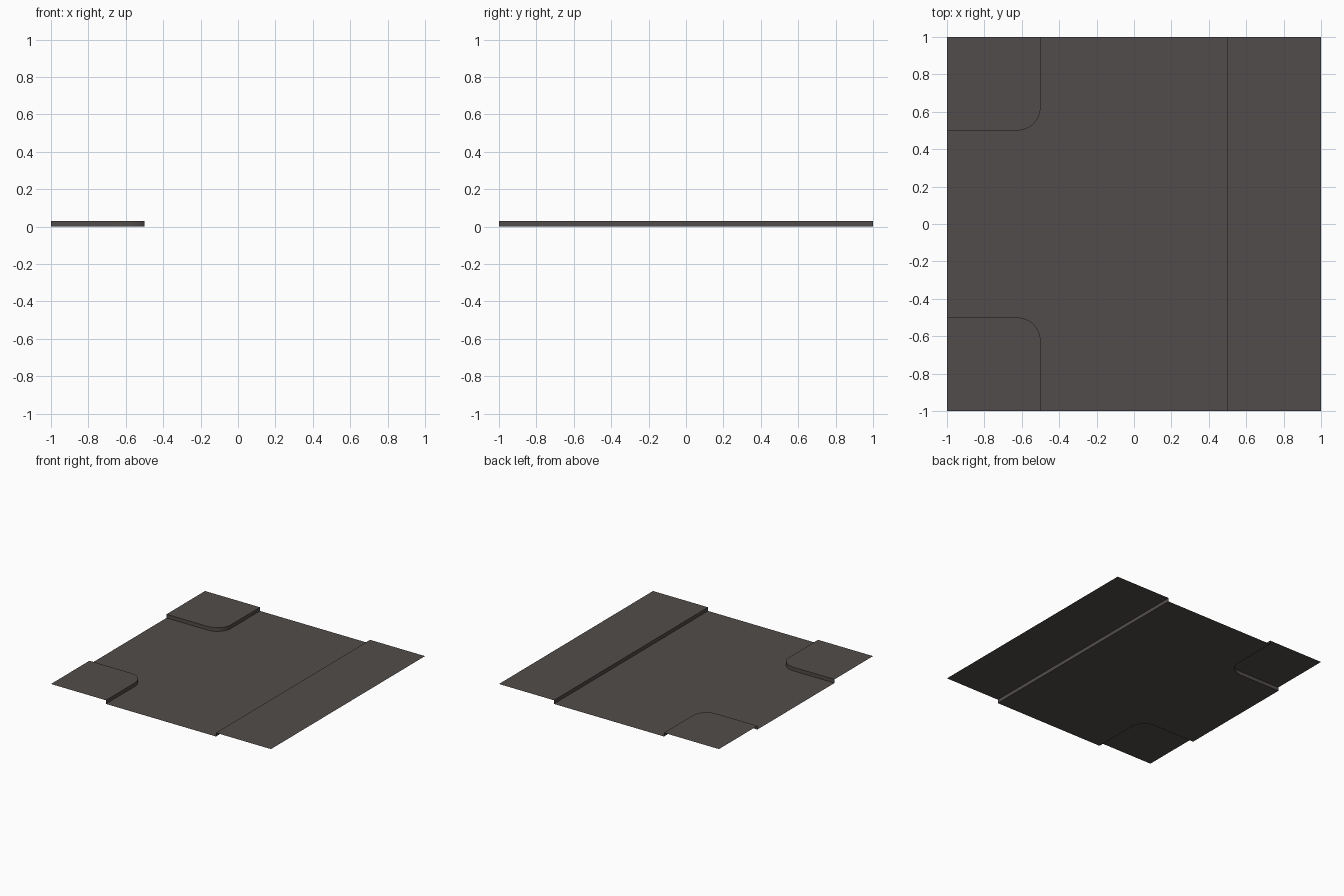
import bpy, math

if "Cube" in bpy.data.objects:
    bpy.data.objects.remove(bpy.data.objects["Cube"])

H = 0.03      # curb height
R = 0.125     # corner radius
E = 0.5       # road edge
SEG = 12

asphalt = bpy.data.materials.new("dark asphalt")
asphalt.diffuse_color = (0.082, 0.073, 0.069, 1)
asphalt.use_nodes = True
asphalt.node_tree.nodes["Principled BSDF"].inputs["Base Color"].default_value = asphalt.diffuse_color


def make(name, verts, faces, smooth=False):
    me = bpy.data.meshes.new(name)
    me.from_pydata(verts, [], faces)
    me.materials.append(asphalt)
    for p in me.polygons:
        p.use_smooth = smooth
    ob = bpy.data.objects.new(name, me)
    bpy.context.collection.objects.link(ob)
    return ob


def flat(name, outline, z):
    return make(name, [(x, y, z) for x, y in outline], [range(len(outline))])


def curb(name, path):
    # upright strip along the path, facing the road on its right-hand side
    n = len(path)
    verts = [(x, y, z) for z in (0, H) for x, y in path]
    faces = [(i, i + 1, n + i + 1, n + i) for i in range(n - 1)]
    return make(name, verts, faces, True)


# Curb lines: rounded back corner, its mirror at the front, straight right side
arc = [(-E - R + R * math.sin(a), E + R - R * math.cos(a))
       for a in (math.pi / 2 * i / SEG for i in range(SEG + 1))]
back = [(-1, E)] + arc + [(-E, 1)]
front = [(x, -y) for x, y in reversed(back)]
right = [(E, 1), (E, -1)]

# Raised pavements and their curbs
for label, path, ends in (("back_left", back, [(-1, 1)]),
                          ("front_left", front, [(-1, -1)]),
                          ("right", right, [(1, -1), (1, 1)])):
    flat("pavement_" + label, path + ends, H)
    curb("curb_" + label, path)

# T-shaped road surface
flat("road", right[::-1] + back[::-1] + front[::-1], 0)
